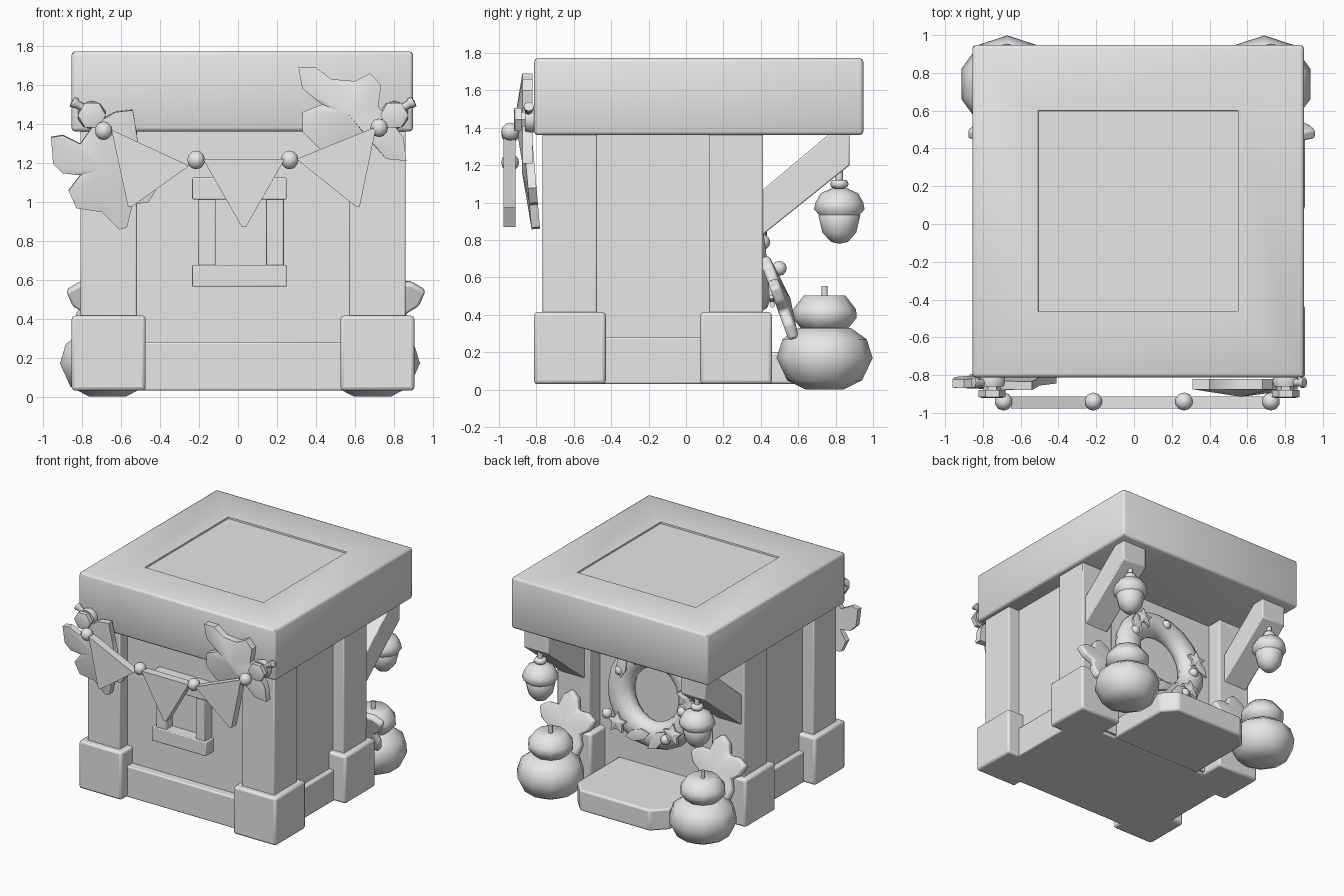
import bpy, bmesh, math
from mathutils import Vector, Matrix

if "Cube" in bpy.data.objects:
    bpy.data.objects.remove(bpy.data.objects["Cube"])

CX = 0.026  # middle of the building
grey = bpy.data.materials.new("plain grey")
grey.diffuse_color = (0.8, 0.8, 0.8, 1)
grey.use_nodes = True
grey.node_tree.nodes["Principled BSDF"].inputs["Base Color"].default_value = grey.diffuse_color


def finish(name, bm, bevel=0.0, angle=35):
    bmesh.ops.recalc_face_normals(bm, faces=bm.faces)
    me = bpy.data.meshes.new(name)
    bm.to_mesh(me)
    bm.free()
    ob = bpy.data.objects.new(name, me)
    bpy.context.collection.objects.link(ob)
    me.materials.append(grey)
    if bevel:
        m = ob.modifiers.new("bevel", 'BEVEL')
        m.width, m.segments = bevel, 2
    bpy.ops.object.select_all(action='DESELECT')
    bpy.context.view_layer.objects.active = ob
    ob.select_set(True)
    bpy.ops.object.shade_smooth_by_angle(angle=math.radians(angle))
    return ob


def box(name, x0, x1, y0, y1, z0, z1, bevel=0.0):
    bm = bmesh.new()
    bmesh.ops.create_cube(bm, size=1)
    for v in bm.verts:
        v.co = Vector(((x0 + x1) / 2 + v.co.x * (x1 - x0),
                       (y0 + y1) / 2 + v.co.y * (y1 - y0),
                       (z0 + z1) / 2 + v.co.z * (z1 - z0)))
    return finish(name, bm, bevel)


def prism(name, pts, depth, mat, bevel=0.0, dome=0.0):
    """Extrude a 2D outline; dome lifts the middle of the +depth face."""
    bm = bmesh.new()
    f = bm.faces.new([bm.verts.new((a, b, 0)) for a, b in pts])
    r = bmesh.ops.extrude_face_region(bm, geom=[f])
    new = [g for g in r['geom'] if isinstance(g, bmesh.types.BMVert)]
    bmesh.ops.translate(bm, verts=new, vec=(0, 0, depth))
    if dome:
        top = [g for g in r['geom'] if isinstance(g, bmesh.types.BMFace)]
        for v in bmesh.ops.poke(bm, faces=top)['verts']:
            v.co.z += dome
    bm.transform(mat)
    return finish(name, bm, bevel)


def lathe(name, prof, n, mat, angle=60):
    """Turn (radius, height) pairs around z."""
    bm = bmesh.new()
    rings = []
    for r, z in prof:
        if r == 0:
            rings.append([bm.verts.new((0, 0, z))] * n)
        else:
            rings.append([bm.verts.new((r * math.sin(2 * math.pi * i / n),
                                        r * math.cos(2 * math.pi * i / n), z)) for i in range(n)])
    for a, b in zip(rings, rings[1:]):
        for i in range(n):
            j = (i + 1) % n
            vs = list(dict.fromkeys([a[i], a[j], b[j], b[i]]))
            if len(vs) > 2:
                bm.faces.new(vs)
    bm.transform(mat)
    return finish(name, bm, 0, angle)


def ball(name, x, y, z, r, mat=Matrix()):
    prof = [(0 if k in (0, 6) else r * math.sin(math.pi * k / 6), -r * math.cos(math.pi * k / 6)) for k in range(7)]
    return lathe(name, prof, 10, mat @ Matrix.Translation((x, y, z)))


def star(n, radii):
    """Closed outline with n points; radii are repeated from one tip to the next."""
    c = len(radii)
    return [(radii[k % c] * math.sin(2 * math.pi * k / (n * c)),
             radii[k % c] * math.cos(2 * math.pi * k / (n * c))) for k in range(n * c)]


T = Matrix.Translation
FRONT = Matrix.Rotation(math.pi / 2, 4, 'X')  # outline (x, z), depth towards -y
BACK = Matrix(((1, 0, 0, 0), (0, 0, 1, 0), (0, 1, 0, 0), (0, 0, 0, 1)))  # depth towards +y
SIDE = Matrix(((0, 0, 1, 0), (1, 0, 0, 0), (0, 1, 0, 0), (0, 0, 0, 1)))  # outline (y, z), depth +x

# Roof slab with softened outer edges and a barely sunken panel
bm = bmesh.new()
bmesh.ops.create_cube(bm, size=1)
for v in bm.verts:
    v.co = Vector((0.022 + v.co.x * 1.755, 0.068 + v.co.y * 1.76, 1.567 + v.co.z * 0.412))
bmesh.ops.bevel(bm, geom=bm.edges[:], offset=0.02, segments=2, profile=0.5, affect='EDGES')
top = max(bm.faces, key=lambda f: f.calc_center_median().z)
bmesh.ops.inset_region(bm, faces=[top], thickness=0.328, use_even_offset=True)
bmesh.ops.inset_region(bm, faces=[top], thickness=0.002, depth=-0.012, use_even_offset=True)
finish("roof", bm, 0, 46)

# Walls, skirting and porch step
box("walls", CX - 0.735, CX + 0.735, -0.67, 0.28, 0.05, 1.38)
box("skirting", CX - 0.775, CX + 0.775, -0.735, 0.26, 0.03, 0.28, 0.01)
prism("porch_step", [(-0.42, 0.25), (0.41, 0.25), (0.41, 0.8), (0.31, 0.91), (-0.31, 0.91), (-0.42, 0.8)],
      0.17, T((0, 0, 0.03)), 0.015)

for s in (-1, 1):
    # Corner posts and their feet
    for y in (-0.621, 0.268):
        x = CX + s * 0.69
        box("post", x - 0.145, x + 0.145, y - 0.145, y + 0.145, 0.3, 1.38, 0.008)
        box("post_foot", x - 0.19, x + 0.19, y - 0.192, y + 0.192, 0.03, 0.415, 0.018)
    # Slanted braces under the porch roof
    x = CX + s * 0.7
    prism("porch_brace", [(0.4, 0.82), (0.4, 1.06), (0.78, 1.38), (0.875, 1.38), (0.875, 1.2)],
          0.22, T((x - 0.11, 0, 0)) @ SIDE, 0.008)
    # Hanging acorns
    at = T((x, 0.82, 0))
    lathe("acorn_nut", [(0, 0.78), (0.045, 0.79), (0.09, 0.84), (0.112, 0.93), (0.1, 0.95)], 12, at)
    lathe("acorn_cap", [(0.1, 0.925), (0.135, 0.965), (0.128, 1.0), (0.1, 1.05), (0.045, 1.075), (0, 1.08)], 12, at)
    lathe("acorn_bead", [(0, 1.07), (0.04, 1.08), (0.05, 1.1), (0.04, 1.12), (0, 1.125)], 8, at)
    lathe("acorn_hook", [(0, 1.1), (0.02, 1.1), (0.02, 1.26), (0, 1.26)], 8, at)
    # Stacked pumpkins
    at = T((0.01 + s * 0.68, 0.741, 0))
    lathe("lower_pumpkin", [(0, 0.02), (0.1, 0), (0.2, 0.05), (0.257, 0.17), (0.225, 0.27), (0.14, 0.33), (0, 0.32)], 10, at)
    lathe("upper_pumpkin", [(0, 0.31), (0.12, 0.32), (0.172, 0.385), (0.168, 0.43), (0.11, 0.505), (0, 0.495)], 10, at)
    lathe("pumpkin_stem", [(0, 0.48), (0.016, 0.48), (0.016, 0.555), (0, 0.555)], 8, at)
    # Leaves leaning behind the pumpkins
    prism("porch_leaf", star(5, (0.26, 0.215, 0.15, 0.215)), 0.055,
          T((0.04 + s * 0.675, 0.478, 0.46)) @ Matrix.Rotation(math.radians(20), 4, 'X') @ BACK, 0.015, 0.03)

# Wreath leaning slightly on the back wall
LEAN = T((CX, 0.335, 0.83)) @ Matrix.Rotation(math.radians(7), 4, 'X')
bm = bmesh.new()
N, M = 20, 10
ring = [[bm.verts.new(((0.315 + 0.108 * math.cos(b)) * math.cos(a), 0.085 * math.sin(b),
                       (0.315 + 0.108 * math.cos(b)) * math.sin(a)))
         for b in [2 * math.pi * j / M for j in range(M)]] for a in [2 * math.pi * i / N for i in range(N)]]
for i in range(N):
    for j in range(M):
        k, l = (i + 1) % N, (j + 1) % M
        bm.faces.new((ring[i][j], ring[k][j], ring[k][l], ring[i][l]))
bm.transform(LEAN)
finish("wreath", bm, 0, 60)
for x, z in ((-0.31, 0.07), (-0.22, -0.24), (0.2, 0.28), (0.27, -0.27)):
    prism("wreath_star", star(5, (0.085, 0.045)), 0.025, LEAN @ T((x, 0.07, z)) @ BACK, 0, 0.015)
for deg in (35, 175, 255, 285):
    a = math.radians(deg)
    prism("wreath_leaf", star(2, (0.11, 0.06, 0.04, 0.06)), 0.02,
          LEAN @ T((0.33 * math.cos(a), 0.07, 0.33 * math.sin(a))) @ Matrix.Rotation(0.6 - a, 4, 'Y') @ BACK, 0, 0.012)
for x, y, z in ((-0.04, 0.07, 0.31), (0.29, 0.07, 0.13), (-0.28, 0.07, -0.05), (0.33, 0.14, -0.2), (-0.16, 0.08, -0.295)):
    ball("wreath_berry", x, y, z, 0.04, LEAN)

# Front window frame
for z in (0.62, 1.068):
    box("window_bar", -0.235, 0.25, -0.768, -0.66, z - 0.056, z + 0.056, 0.006)
for x in (-0.16, 0.19):
    box("window_post", x - 0.045, x + 0.045, -0.75, -0.66, 0.66, 1.03, 0.006)

# Bunting: beads and flags
for x, z in ((-0.69, 1.365), (-0.215, 1.215), (0.265, 1.215), (0.725, 1.38)):
    ball("bunting_bead", x, -0.94, z, 0.048)
for pts in ([(-0.65, 1.37), (-0.25, 1.185), (-0.545, 0.975), (-0.565, 0.975)],
            [(-0.18, 1.22), (0.24, 1.22), (0.04, 0.87), (0.02, 0.87)],
            [(0.3, 1.22), (0.71, 1.385), (0.625, 0.975), (0.605, 0.975)]):
    prism("bunting_flag", pts, 0.065, T((0, -0.912, 0)) @ FRONT)

# Big leaves on the front corners
left = [(-.96, 1.335), (-.9, 1.345), (-.81, 1.3), (-.74, 1.4), (-.63, 1.465), (-.54, 1.475), (-.52, 1.35),
        (-.5, 1.2), (-.41, 1.08), (-.46, 1.0), (-.54, .99), (-.57, .87), (-.61, .86), (-.7, .95),
        (-.83, .97), (-.87, 1.06), (-.81, 1.14), (-.9, 1.15), (-.95, 1.2)]
right = [(.31, 1.69), (.4, 1.69), (.48, 1.63), (.6, 1.62), (.68, 1.66), (.735, 1.6), (.72, 1.49), (.78, 1.42),
         (.85, 1.33), (.865, 1.21), (.76, 1.22), (.69, 1.3), (.55, 1.27), (.42, 1.27), (.33, 1.36),
         (.33, 1.46), (.43, 1.5), (.33, 1.58)]
prism("left_front_leaf", left, 0.045,
      T((0, -0.81, 1.2)) @ Matrix.Rotation(math.radians(5), 4, 'X') @ T((0, 0, -1.2)) @ FRONT, 0, 0.025)
prism("right_front_leaf", right, 0.055, T((0, -0.82, 0)) @ FRONT, 0, 0.04)

# Small six-sided acorns holding the bunting
for s in (-1, 1):
    at = T((CX + s * 0.777, -0.8, 1.445)) @ FRONT
    lathe("peg_cap", [(0, 0), (0.065, 0), (0.073, 0.03), (0.065, 0.06), (0, 0.06)], 10, at)
    lathe("peg_nut", [(0, 0.05), (0.045, 0.05), (0.045, 0.08), (0.072, 0.08), (0.072, 0.115), (0.055, 0.12), (0, 0.12)],
          6, at @ Matrix.Rotation(math.pi / 6, 4, 'Z'), 20)
    tilt = T((CX + s * 0.79, -0.84, 1.465)) @ Matrix.Rotation(s * math.radians(60), 4, 'Y')
    lathe("peg_stem", [(0, 0), (0.02, 0), (0.02, 0.07), (0.028, 0.08), (0.028, 0.1), (0, 0.105)], 8, tilt)
